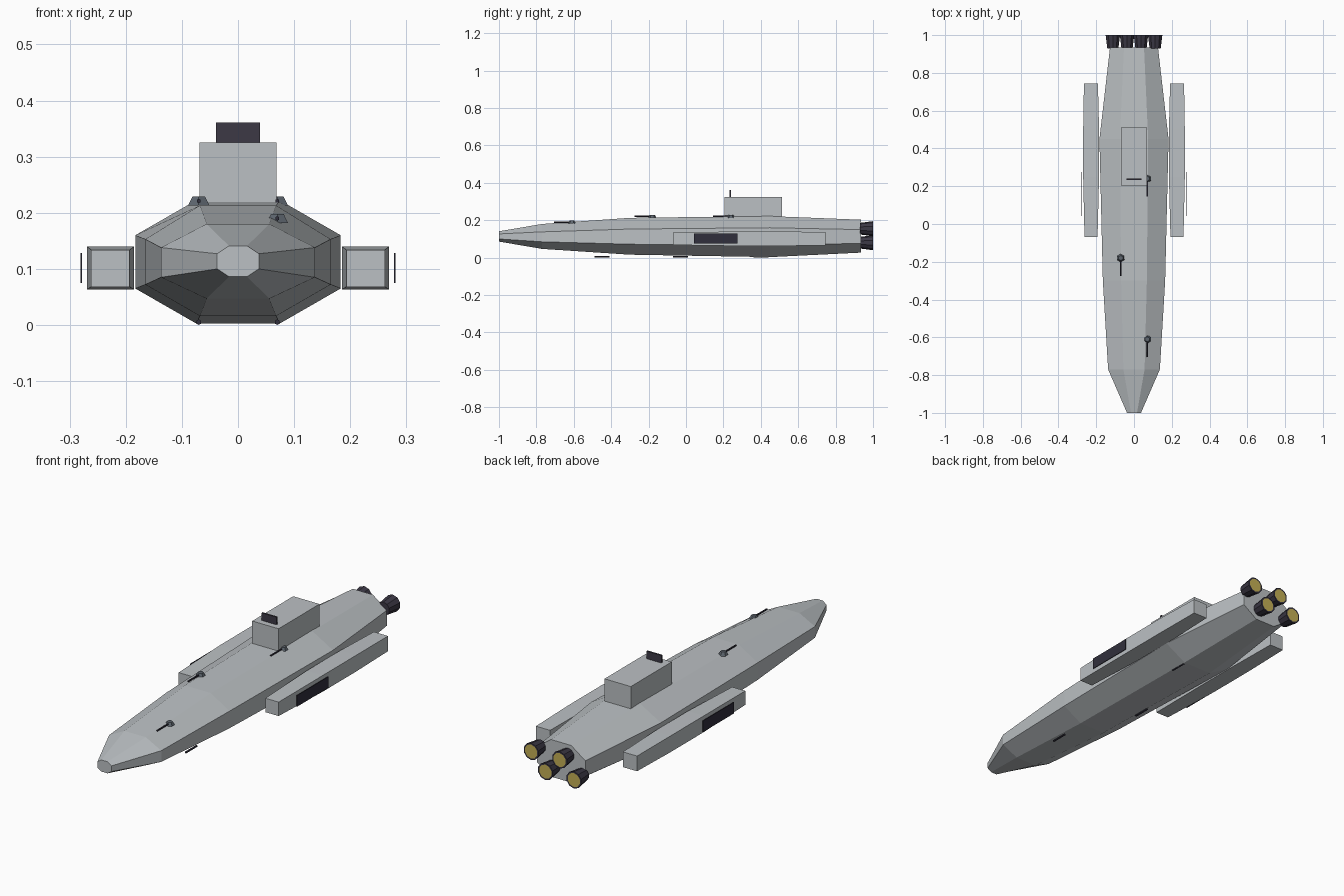
import bpy, bmesh
from math import radians
from mathutils import Matrix, Vector

cube = bpy.data.objects.get("Cube")
if cube:
    bpy.data.objects.remove(cube, do_unlink=True)


def material(name, rgb):
    m = bpy.data.materials.new(name)
    m.use_nodes = True
    m.diffuse_color = (*rgb, 1)
    m.node_tree.nodes["Principled BSDF"].inputs["Base Color"].default_value = (*rgb, 1)
    return m


HULL = material("hull grey", (0.50, 0.53, 0.55))
DARK = material("engine charcoal", (0.045, 0.04, 0.06))
BLACK = material("panel black", (0.03, 0.028, 0.045))
TURRET = material("turret slate", (0.11, 0.13, 0.155))
GLOW = material("exhaust yellow", (0.55, 0.43, 0.09))


def finish(name, bm, *mats):
    bmesh.ops.recalc_face_normals(bm, faces=bm.faces)
    mesh = bpy.data.meshes.new(name)
    bm.to_mesh(mesh)
    bm.free()
    for m in mats:
        mesh.materials.append(m)
    ob = bpy.data.objects.new(name, mesh)
    bpy.context.collection.objects.link(ob)
    return ob


def loft(name, rings, mat):
    """Skin a row of equal-sized rings and cap both ends."""
    bm = bmesh.new()
    rows = [[bm.verts.new(p) for p in ring] for ring in rings]
    n = len(rows[0])
    for a, b in zip(rows, rows[1:]):
        for i in range(n):
            j = (i + 1) % n
            bm.faces.new((a[i], a[j], b[j], b[i]))
    bm.faces.new(rows[0])
    bm.faces.new(rows[-1])
    return finish(name, bm, mat)


def box(name, low, high, mat):
    low, high = Vector(low), Vector(high)
    bm = bmesh.new()
    bmesh.ops.create_cube(bm, size=1, matrix=Matrix.Translation((low + high) / 2)
                          @ Matrix.Diagonal((*(high - low), 1)))
    return finish(name, bm, mat)


def cone(name, centre, r1, r2, depth, sides, mats, along_y=False):
    bm = bmesh.new()
    turn = Matrix.Rotation(radians(-90), 4, "X") if along_y else Matrix()
    bmesh.ops.create_cone(bm, cap_ends=True, segments=sides, radius1=r1, radius2=r2,
                          depth=depth, matrix=Matrix.Translation(centre) @ turn)
    return finish(name, bm, *mats)


# Hull: octagonal sections (y, half width, flat half width, bottom, low side, high side, top)
def octagon(y, w, f, z0, z1, z2, z3):
    return [(f, y, z0), (w, y, z1), (w, y, z2), (f, y, z3),
            (-f, y, z3), (-w, y, z2), (-w, y, z1), (-f, y, z0)]


sections = [
    (-1.0, 0.037, 0.016, 0.086, 0.1, 0.127, 0.141),
    (-0.77, 0.137, 0.056, 0.047, 0.085, 0.138, 0.18),
    (-0.3, 0.165, 0.068, 0.016, 0.072, 0.153, 0.213),
    (0.45, 0.183, 0.075, 0.003, 0.065, 0.16, 0.222),
    (0.935, 0.127, 0.053, 0.027, 0.077, 0.15, 0.203),
]
loft("hull", [octagon(*s) for s in sections], HULL)

# Command tower with its sensor plate
box("tower", (-0.069, 0.205, 0.19), (0.069, 0.512, 0.325), HULL)
box("sensor_plate", (-0.039, 0.233, 0.32), (0.039, 0.241, 0.361), DARK)

# Side pods with a floating outer panel
for side, s in (("left", 1), ("right", -1)):
    rings = []
    for y, inner, outer, z0, z1 in ((-0.07, 0.193, 0.262, 0.068, 0.134),
                                    (0.25, 0.185, 0.269, 0.063, 0.14),
                                    (0.5, 0.185, 0.269, 0.063, 0.14),
                                    (0.745, 0.191, 0.265, 0.065, 0.137)):
        rings.append([(s * inner, y, z0), (s * outer, y, z0),
                      (s * outer, y, z1), (s * inner, y, z1)])
    loft(side + "_pod", rings, HULL)
    box(side + "_panel", (s * 0.2795 - 0.0015, 0.042, 0.075),
        (s * 0.2795 + 0.0015, 0.275, 0.128), BLACK)

# Upper gun turrets
for i, (x, y, z) in enumerate(((0.07, -0.61, 0.19), (-0.07, -0.18, 0.221),
                               (0.07, 0.24, 0.221))):
    cone(f"turret_{i}", (x, y, z), 0.022, 0.013, 0.016, 6, [TURRET])
    cone(f"turret_barrel_{i}", (x, y - 0.05, z), 0.004, 0.004, 0.09, 6, [BLACK], True)

# Lower gun barrels
for i, (x, y) in enumerate(((0.07, -0.45), (-0.07, -0.03), (0.07, 0.4))):
    cone(f"lower_barrel_{i}", (x, y, 0.005), 0.005, 0.005, 0.08, 6, [BLACK], True)

# Engines with glowing nozzle ends
for i, (x, z) in enumerate(((0.112, 0.155), (-0.037, 0.155),
                            (0.037, 0.08), (-0.112, 0.08))):
    engine = cone(f"engine_{i}", (x, 0.965, z), 0.04, 0.031, 0.07, 10, [DARK, GLOW], True)
    # Wide end at the stern
    engine.data.transform(Matrix.Translation((0, 1.93, 0)) @ Matrix.Diagonal((1, -1, 1, 1)))
    engine.data.flip_normals()
    back = max(engine.data.polygons, key=lambda p: p.center.y)
    bm = bmesh.new()
    bm.from_mesh(engine.data)
    bm.faces.ensure_lookup_table()
    disc = bm.faces[back.index]
    bmesh.ops.inset_region(bm, faces=[disc], thickness=0.007)
    disc.material_index = 1
    bm.to_mesh(engine.data)
    bm.free()
